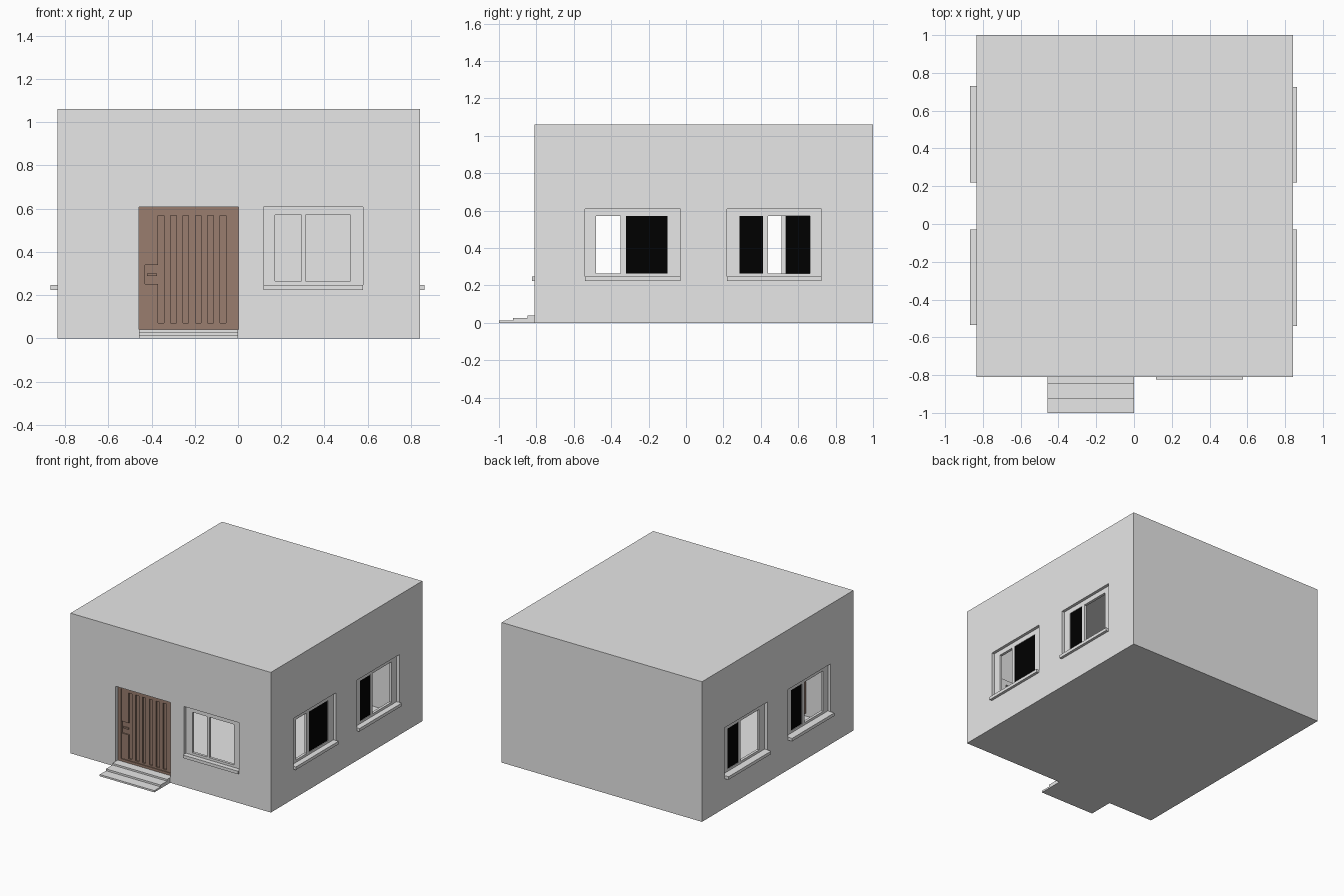
import bpy

if "Cube" in bpy.data.objects:
    bpy.data.objects.remove(bpy.data.objects["Cube"])

X0, X1, Y0, Y1, H = -0.834, 0.842, -0.81, 1.0, 1.06
T = 0.03  # wall thickness


def material(name, rgb):
    m = bpy.data.materials.new(name)
    m.diffuse_color = (*rgb, 1)
    m.use_nodes = True
    m.node_tree.nodes["Principled BSDF"].inputs["Base Color"].default_value = m.diffuse_color
    return m


GREY = material("plaster_grey", (0.8, 0.8, 0.8))
BROWN = material("door_brown", (0.32, 0.205, 0.157))
BLACK = material("pane_black", (0.0, 0.0, 0.0))


def boxes(name, items, mat):
    """One object made of axis aligned boxes, each given by two corners."""
    verts, faces = [], []
    for a, b in items:
        lo = [min(p, q) for p, q in zip(a, b)]
        hi = [max(p, q) for p, q in zip(a, b)]
        n = len(verts)
        verts += [(x, y, z) for z in (lo[2], hi[2])
                  for x, y in ((lo[0], lo[1]), (hi[0], lo[1]), (hi[0], hi[1]), (lo[0], hi[1]))]
        faces += [tuple(n + i for i in f) for f in
                  ((3, 2, 1, 0), (4, 5, 6, 7), (0, 1, 5, 4), (1, 2, 6, 5), (2, 3, 7, 6), (3, 0, 4, 7))]
    me = bpy.data.meshes.new(name)
    me.from_pydata(verts, [], faces)
    me.materials.append(mat)
    ob = bpy.data.objects.new(name, me)
    bpy.context.collection.objects.link(ob)
    return ob


# wall coordinates: u along the wall, d inwards from its face, z up
WALLS = {
    "front": lambda u, d, z: (u, Y0 + d, z),
    "right": lambda u, d, z: (X1 - d, u, z),
    "left": lambda u, d, z: (X0 + d, u, z),
}


def on_wall(side, items):
    f = WALLS[side]
    return [(f(u0, d0, z0), f(u1, d1, z1)) for u0, u1, d0, d1, z0, z1 in items]


def cut(target, cutter):
    cutter.hide_render = True
    mod = target.modifiers.new("opening", 'BOOLEAN')
    mod.operation = 'DIFFERENCE'
    mod.solver = 'EXACT'
    mod.object = cutter
    bpy.context.view_layer.objects.active = target
    bpy.ops.object.modifier_apply(modifier=mod.name)
    bpy.data.objects.remove(cutter)


# hollow house body
house = boxes("house_walls", [((X0, Y0, 0), (X1, Y1, H))], GREY)
cut(house, boxes("room_cutter", [((X0 + T, Y0 + T, 0.02), (X1 - T, Y1 - T, H - 0.02))], GREY))


def window(name, side, u0, u1, a, b, sill_out, black=None):
    """Opening, frame with two lights a and b (a first), sill, optional black pane."""
    z0, z1, p0, p1 = 0.24, 0.608, 0.265, 0.571
    cut(house, boxes("cutter", on_wall(side, [(u0, u1, -0.05, 0.06, z0, z1)]), GREY))
    d0, d1 = 0.022, 0.042
    boxes(name + "_frame", on_wall(side, [
        (u0, a[0], d0, d1, z0, z1), (a[1], b[0], d0, d1, p0, p1), (b[1], u1, d0, d1, z0, z1),
        (a[0], b[1], d0, d1, z0, p0), (a[0], b[1], d0, d1, p1, z1)]), GREY)
    boxes(name + "_sill", on_wall(side, [(u0, u1, -sill_out, d0, 0.224, 0.247)]), GREY)
    if black:
        boxes(name + "_pane", on_wall(side, [(*black, d0 + 0.004, d0 + 0.009, p0, p1)]), BLACK)


# windows: narrow and wide lights, some with dark panes
window("front_window", "front", 0.117, 0.577, (0.17, 0.293), (0.313, 0.52), 0.014)
n, w = (-0.48, -0.35), (-0.32, -0.098)
window("right_front_window", "right", -0.54, -0.03, n, w, 0.02, w)
n, w = (0.285, 0.412), (0.438, 0.662)
window("right_back_window", "right", 0.22, 0.725, n, w, 0.02, n)
w, n = (-0.48, -0.255), (-0.228, -0.098)
window("left_front_window", "left", -0.535, -0.03, w, n, 0.033, n)
w, n = (0.285, 0.51), (0.535, 0.662)
window("left_back_window", "left", 0.22, 0.73, w, n, 0.033, n)

# door opening, brown frame and planked leaf
DL, DR, DB, DT = -0.457, 0.002, 0.04, 0.608
cut(house, boxes("door_cutter", on_wall("front", [(DL, DR, -0.05, 0.06, DB, DT)]), GREY))
boxes("door_frame", on_wall("front", [
    (DL, -0.43, 0.026, 0.05, DB, DT), (-0.02, DR, 0.026, 0.05, DB, DT),
    (-0.43, -0.02, 0.026, 0.05, DB, 0.058), (-0.43, -0.02, 0.026, 0.05, 0.59, DT)]), BROWN)
boxes("door_leaf", on_wall("front", [(-0.43, -0.02, 0.042, 0.052, 0.058, 0.59)]), BROWN)
g0, g1 = 0.07, 0.568
starts = [-0.37 + 0.0575 * i for i in range(6)]
edges = [-0.43] + [v for s in starts for v in (s, s + 0.027)] + [-0.02]
planks = [(edges[i], edges[i + 1], 0.032, 0.042, g0, g1) for i in range(2, len(edges), 2)]
planks += [(-0.43, -0.37, 0.032, 0.042, g0, 0.25), (-0.43, -0.37, 0.032, 0.042, 0.34, g1),
           (-0.43, -0.02, 0.032, 0.042, 0.058, g0), (-0.43, -0.02, 0.032, 0.042, g1, 0.59)]
boxes("door_planks", on_wall("front", planks), BROWN)
boxes("door_handle", on_wall("front", [(-0.42, -0.375, 0.034, 0.042, 0.288, 0.3)]), BROWN)

# three entrance steps
boxes("entrance_steps", [
    ((-0.457, -1.0, 0), (0.0, Y0, 0.013)),
    ((-0.457, -0.925, 0.013), (0.0, Y0, 0.027)),
    ((-0.457, -0.848, 0.027), (0.0, Y0, 0.04))], GREY)
